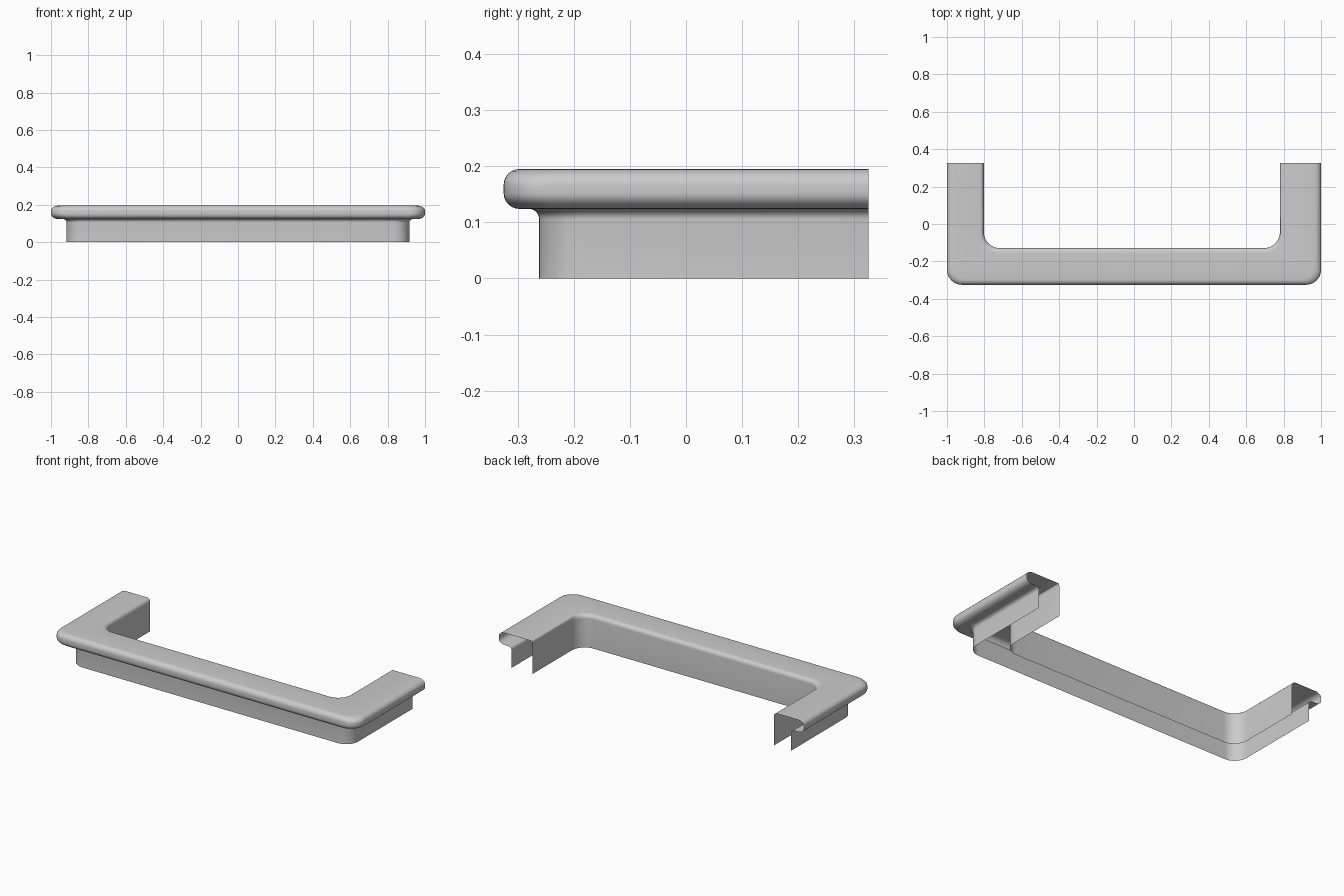
import bpy, bmesh
from math import sin, cos, pi, radians

if "Cube" in bpy.data.objects:
    bpy.data.objects.remove(bpy.data.objects["Cube"])

SIDE = 1.32  # overhang is wider on the side arms than at the front


def arc(cx, cz, rx, rz, a0, a1, n=6):
    return [(cx + rx * cos(radians(a0 + (a1 - a0) * k / n)),
             cz + rz * sin(radians(a0 + (a1 - a0) * k / n))) for k in range(n + 1)]


# Outer half of the section: (inset from front edge, z)
outer = [(0.063, 0.0)]
outer += arc(0.045, 0.106, 0.018, 0.018, 0, 90)        # cove under the lip
outer += arc(0.028, 0.152, 0.028, 0.028, 270, 180)     # lower lip rounding
outer += arc(0.028, 0.167, 0.028, 0.028, 180, 90)      # upper lip rounding
profile = [(f * SIDE, f, f * SIDE, z, 0.08) for f, z in outer]

# Inner half: rounded top edge and inner wall (insets for left, front, right)
for u, v in arc(0, 0, 1, 1, 90, 0):
    profile.append((0.177 + 0.02 * u, 0.172 + 0.024 * u, 0.214 + 0.006 * u,
                    0.171 + 0.024 * v, 0.085))
profile.append((0.197, 0.196, 0.22, 0.0, 0.085))


def u_path(left, front, right, z, r, n=10):
    x0, x1, y = -1 + left, 1 - right, -0.325 + front
    pts = [(x0, 0.325, z)]
    pts += [(x0 + r - r * cos(pi / 2 * k / n), y + r - r * sin(pi / 2 * k / n), z)
            for k in range(n + 1)]
    pts += [(x1 - r + r * sin(pi / 2 * k / n), y + r - r * cos(pi / 2 * k / n), z)
            for k in range(n + 1)]
    return pts + [(x1, 0.325, z)]


# U-shaped shell, open at the arm ends and underneath
bm = bmesh.new()
rows = [[bm.verts.new(p) for p in u_path(*s)] for s in profile]
for a, b in zip(rows, rows[1:]):
    for j in range(len(a) - 1):
        bm.faces.new((a[j], a[j + 1], b[j + 1], b[j]))
mesh = bpy.data.meshes.new("ledge_trim")
bm.to_mesh(mesh)
bm.free()
ledge = bpy.data.objects.new("ledge_trim", mesh)
bpy.context.collection.objects.link(ledge)
bpy.context.view_layer.objects.active = ledge
ledge.select_set(True)
bpy.ops.object.shade_smooth_by_angle(angle=radians(35))
